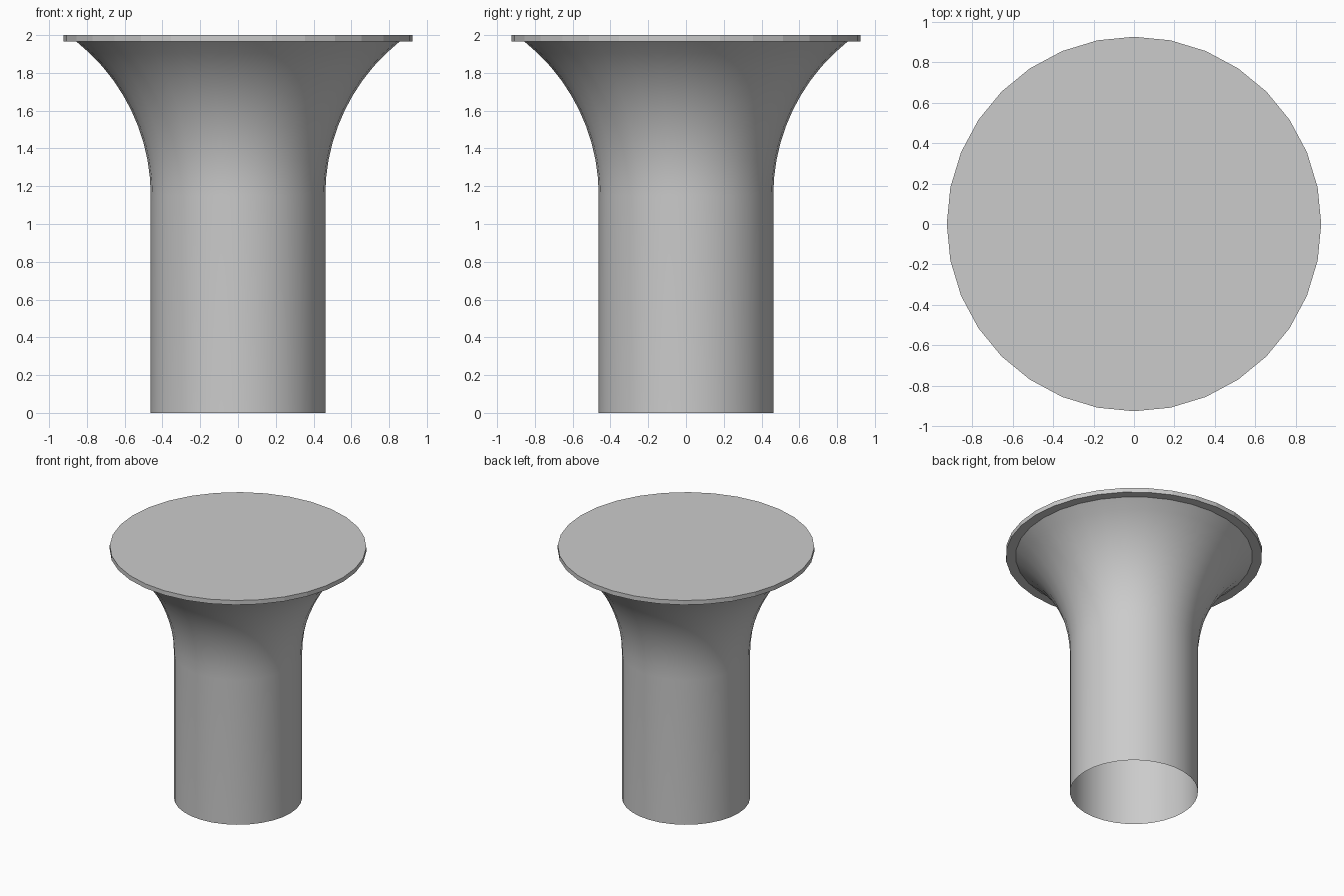
import bpy, bmesh, math

if "Cube" in bpy.data.objects:
    bpy.data.objects.remove(bpy.data.objects["Cube"])

SIDES = 32
HEIGHT, PLATE_BOTTOM = 2.0, 1.965
SHAFT_R, PLATE_R = 0.462, 0.925
FLARE_START, FLARE_END_R, FLARE_STEPS = 1.15, 0.855, 10


def lathe(name, profile, cap=False):
    """Spin a list of (radius, z) points around the z axis."""
    bm = bmesh.new()
    rings = [[bm.verts.new((r * math.cos(2 * math.pi * i / SIDES),
                            r * math.sin(2 * math.pi * i / SIDES), z))
              for i in range(SIDES)] for r, z in profile]
    for low, high in zip(rings, rings[1:]):
        for i in range(SIDES):
            j = (i + 1) % SIDES
            bm.faces.new((low[i], low[j], high[j], high[i]))
    if cap:
        bm.faces.new(rings[0][::-1])
        bm.faces.new(rings[-1])
    mesh = bpy.data.meshes.new(name)
    bm.to_mesh(mesh)
    bm.free()
    obj = bpy.data.objects.new(name, mesh)
    bpy.context.collection.objects.link(obj)
    return obj


# Open shaft whose top flares outward along a circular arc
rise = PLATE_BOTTOM - FLARE_START
spread = FLARE_END_R - SHAFT_R
arc_r = (rise ** 2 + spread ** 2) / (2 * spread)
sweep = math.asin(rise / arc_r)
profile = [(SHAFT_R, 0.0)]
for k in range(FLARE_STEPS + 1):
    a = sweep * k / FLARE_STEPS
    profile.append((SHAFT_R + arc_r * (1 - math.cos(a)),
                    FLARE_START + arc_r * math.sin(a)))
shaft = lathe("flared_shaft", profile)
shaft.data.shade_smooth()

# Thin flat-sided disc on top
lathe("top_plate", [(PLATE_R, PLATE_BOTTOM), (PLATE_R, HEIGHT)], cap=True)
